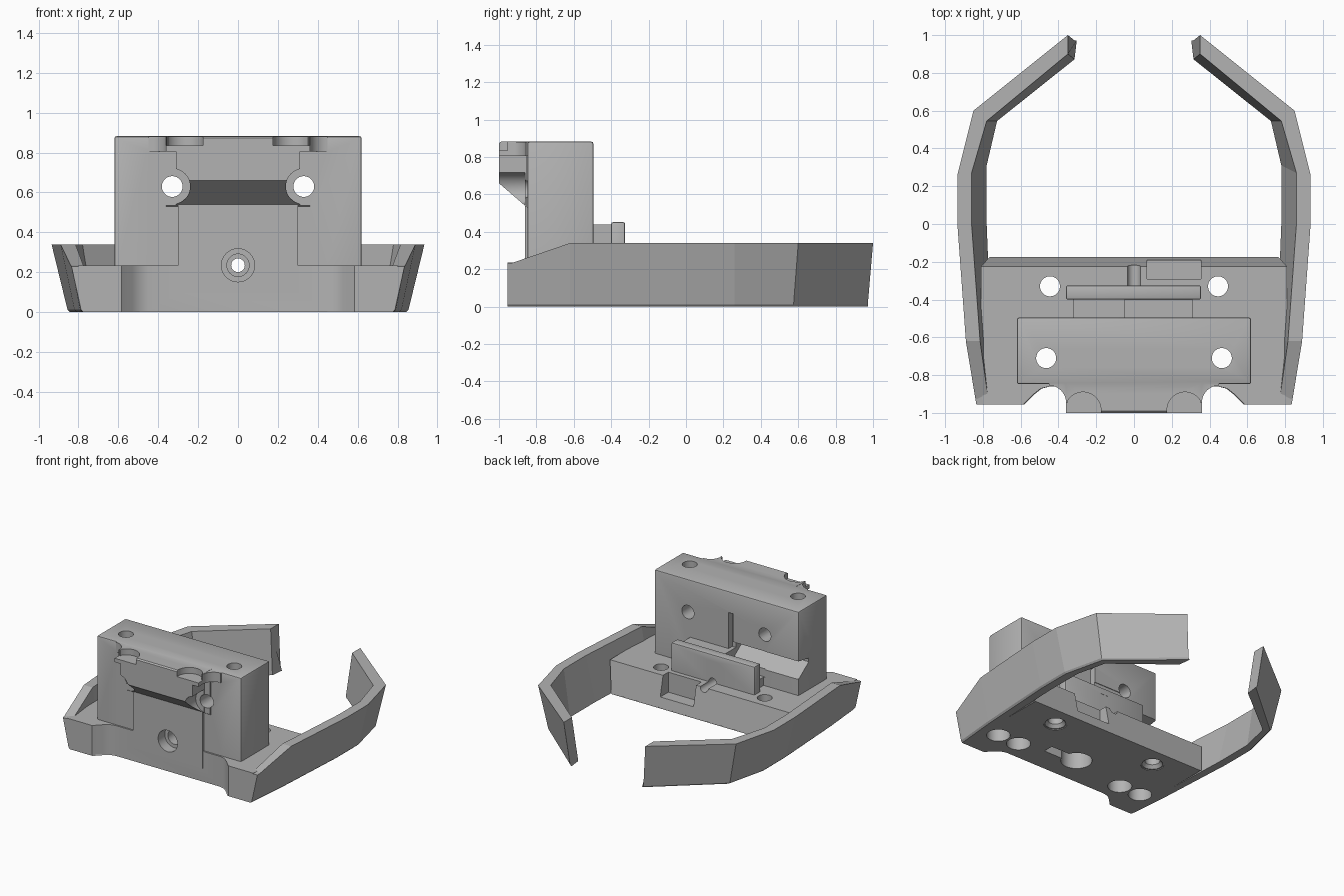
import bpy, bmesh, math
from mathutils import Matrix, Vector

cube = bpy.data.objects.get("Cube")
if cube:
    bpy.data.objects.remove(cube)

grey = bpy.data.materials.new("plain grey")
grey.use_nodes = True
grey.diffuse_color = (0.45, 0.45, 0.45, 1)
grey.node_tree.nodes["Principled BSDF"].inputs["Base Color"].default_value = grey.diffuse_color


def finish(name, bm):
    bmesh.ops.recalc_face_normals(bm, faces=bm.faces)
    mesh = bpy.data.meshes.new(name)
    bm.to_mesh(mesh)
    bm.free()
    mesh.materials.append(grey)
    ob = bpy.data.objects.new(name, mesh)
    bpy.context.collection.objects.link(ob)
    return ob


def loft(name, rings):
    """Closed solid through rings that have the same number of points."""
    bm = bmesh.new()
    loops = [[bm.verts.new(p) for p in ring] for ring in rings]
    for a, b in zip(loops, loops[1:]):
        for i in range(len(a)):
            j = (i + 1) % len(a)
            bm.faces.new((a[i], a[j], b[j], b[i]))
    bm.faces.new(loops[0])
    bm.faces.new(loops[-1])
    return finish(name, bm)


def box(name, x, y, z):
    return loft(name, [[(x[0], y[0], h), (x[1], y[0], h), (x[1], y[1], h), (x[0], y[1], h)] for h in z])


def rod(name, start, end, r, r2=None, sides=40):
    a, b = Vector(start), Vector(end)
    bm = bmesh.new()
    spin = (b - a).to_track_quat('Z', 'Y').to_matrix().to_4x4()
    bmesh.ops.create_cone(bm, cap_ends=True, segments=sides, radius1=r, radius2=r if r2 is None else r2,
                          depth=(b - a).length, matrix=Matrix.Translation((a + b) / 2) @ spin)
    return finish(name, bm)


def apply(ob, kind, **settings):
    mod = ob.modifiers.new(kind.lower(), kind)
    for key, value in settings.items():
        setattr(mod, key, value)
    bpy.context.view_layer.objects.active = ob
    bpy.ops.object.modifier_apply(modifier=mod.name)


def combine(ob, other, operation):
    other.hide_render = True
    apply(ob, 'BOOLEAN', object=other, operation=operation, solver='EXACT')
    bpy.data.objects.remove(other)


def cut(ob, other):
    combine(ob, other, 'DIFFERENCE')


# Base plate: flared outline with stepped-back front centre
def both_sides(half, z):
    return [(x, y, z) for x, y in half] + [(-x, y, z) for x, y in reversed(half)]


front = [(0.585, -0.955), (0.53, -0.9), (0.495, -0.872), (0.45, -0.86)]
low = [(0.765, -0.175), (0.77, -0.62), (0.77, -0.955)] + front
high = [(0.81, -0.225), (0.81, -0.62), (0.80, -0.955)] + front
body = loft("body", [both_sides(low, 0.005), both_sides(high, 0.235)])

# Upright block with its centre panel
block = box("block", (-0.62, 0.62), (-0.848, -0.495), (0.15, 0.883))
apply(block, 'BEVEL', width=0.012, segments=2)
combine(body, block, 'UNION')
combine(body, box("panel", (-0.3, 0.3), (-0.862, -0.7), (0.1, 0.6)), 'UNION')

# Overhanging front nose with sloped underside
nose_profile = [(-0.8, 0.49), (-0.861, 0.54), (-1.0, 0.66), (-1.0, 0.873), (-0.99, 0.882), (-0.8, 0.882)]
nose = loft("nose", [[(x, y, z) for y, z in nose_profile] for x in (-0.36, 0.36)])
for s in (-1, 1):
    cut(nose, box("side_step", sorted((s * 0.31, s * 0.5)), (-1.1, -0.855), (0.4, 0.805)))
    cut(nose, rod("screw_clearance", (s * 0.33, -1.1, 0.63), (s * 0.33, -0.862, 0.63), 0.09))
    cut(nose, rod("top_pocket", (s * 0.27, -0.985, 0.835), (s * 0.27, -0.985, 1.0), 0.095))
combine(body, nose, 'UNION')
for s in (-1, 1):
    fillet = box("nose_fillet", sorted((s * 0.35, s * 0.45)), (-0.945, -0.83), (0.805, 0.88))
    cut(fillet, rod("round", (s * 0.45, -0.945, 0.7), (s * 0.45, -0.945, 1.0), 0.09))
    combine(body, fillet, 'UNION')

# Rear clamp: spacer and cross bar
combine(body, box("spacer", (-0.32, 0.31), (-0.52, -0.38), (0.15, 0.44)), 'UNION')
bar = box("cross_bar", (-0.36, 0.355), (-0.4, -0.325), (0.15, 0.452))
apply(bar, 'BEVEL', width=0.01, segments=2)
combine(body, bar, 'UNION')

# Sloped trough, slit and rear recess
cut(body, box("trough_well", (-0.33, -0.05), (-0.5, -0.4), (0.3, 0.6)))
trough = [(-0.4, 0.33), (-0.495, 0.36), (-0.62, 0.45), (-0.62, 0.48), (-0.495, 0.5), (-0.4, 0.5)]
cut(body, loft("trough", [[(x, y, z) for y, z in trough] for x in (-0.7, -0.05)]))
cut(body, box("slit", (-0.055, -0.02), (-0.54, -0.45), (0.44, 0.72)))
cut(body, box("rear_recess", (0.07, 0.355), (-0.29, -0.1), (0.08, 0.4)))

# Holes through the block and the base
for s in (-1, 1):
    cut(body, rod("screw_hole", (s * 0.33, -1.2, 0.63), (s * 0.33, 0, 0.63), 0.052))
    cut(body, rod("front_bolt", (s * 0.465, -0.71, -0.1), (s * 0.465, -0.71, 1.0), 0.053))
    cut(body, rod("front_counterbore", (s * 0.465, -0.71, -0.1), (s * 0.465, -0.71, 0.1), 0.085))
    cut(body, rod("blind_hole", (s * 0.65, -0.71, -0.1), (s * 0.65, -0.71, 0.12), 0.083))
    cut(body, rod("rear_bolt", (s * 0.445, -0.33, -0.1), (s * 0.445, -0.33, 0.4), 0.053))
    cut(body, rod("rear_chamfer", (s * 0.445, -0.33, -0.01), (s * 0.445, -0.33, 0.03), 0.085, 0.053))
for r, end in ((0.083, -0.78), (0.056, -0.68), (0.034, 0.0)):
    cut(body, rod("front_bore", (0, -1.1, 0.235), (0, end, 0.235), r))
cut(body, box("wire_notch", (-0.035, 0.035), (-0.327, -0.1), (0.235, 0.4)))
cut(body, rod("bottom_bore", (0, -0.63, -0.1), (0, -0.63, 0.14), 0.11))
cut(body, box("bottom_slot", (0.03, 0.26), (-0.67, -0.59), (-0.1, 0.12)))

# Flared arms: top outer, top inner, bottom outer, bottom inner, height
stations = [
    ((0.35, 1.0), (0.35, 0.9), (0.315, 0.972), (0.315, 0.872), 0.34),
    ((0.85, 0.6), (0.78, 0.545), (0.78, 0.575), (0.725, 0.545), 0.34),
    ((0.935, 0.26), (0.86, 0.27), (0.855, 0.26), (0.78, 0.31), 0.34),
    ((0.935, 0.0), (0.86, 0.0), (0.855, 0.0), (0.78, 0.0), 0.34),
    ((0.89, -0.62), (0.815, -0.62), (0.82, -0.62), (0.755, -0.62), 0.34),
    ((0.839, -0.93), (0.775, -0.9), (0.792, -0.93), (0.755, -0.9), 0.234),
    ((0.835, -0.955), (0.77, -0.955), (0.787, -0.955), (0.755, -0.955), 0.23),
]
for side, s in (("left", 1), ("right", -1)):
    rings = []
    for to, ti, bo, bi, h in stations:
        lip = 0.012
        rings.append([(s * to[0], to[1], h), (s * ti[0], ti[1], h), (s * bi[0], bi[1], 0),
                      (s * (bo[0] - lip), bo[1], 0), (s * bo[0], bo[1], lip)])
    loft(side + "_arm", rings)

# Underside skin that closes the plate down to the ground
sole = loft("sole", [[(x * 0.99, y, 0) for x, y, z in both_sides(low, 0)], both_sides(low, 0.006)])
for s in (-1, 1):
    for x, y, r in ((0.465, -0.71, 0.085), (0.65, -0.71, 0.083), (0.445, -0.33, 0.083)):
        cut(sole, rod("hole", (s * x, y, -0.1), (s * x, y, 0.1), r))
cut(sole, rod("hole", (0, -0.63, -0.1), (0, -0.63, 0.1), 0.11))
cut(sole, box("hole", (0.03, 0.26), (-0.67, -0.59), (-0.1, 0.1)))

# Smooth the round surfaces and keep the edges crisp
bpy.ops.object.select_all(action='DESELECT')
body.select_set(True)
bpy.context.view_layer.objects.active = body
bpy.ops.object.shade_smooth_by_angle(angle=math.radians(25))
